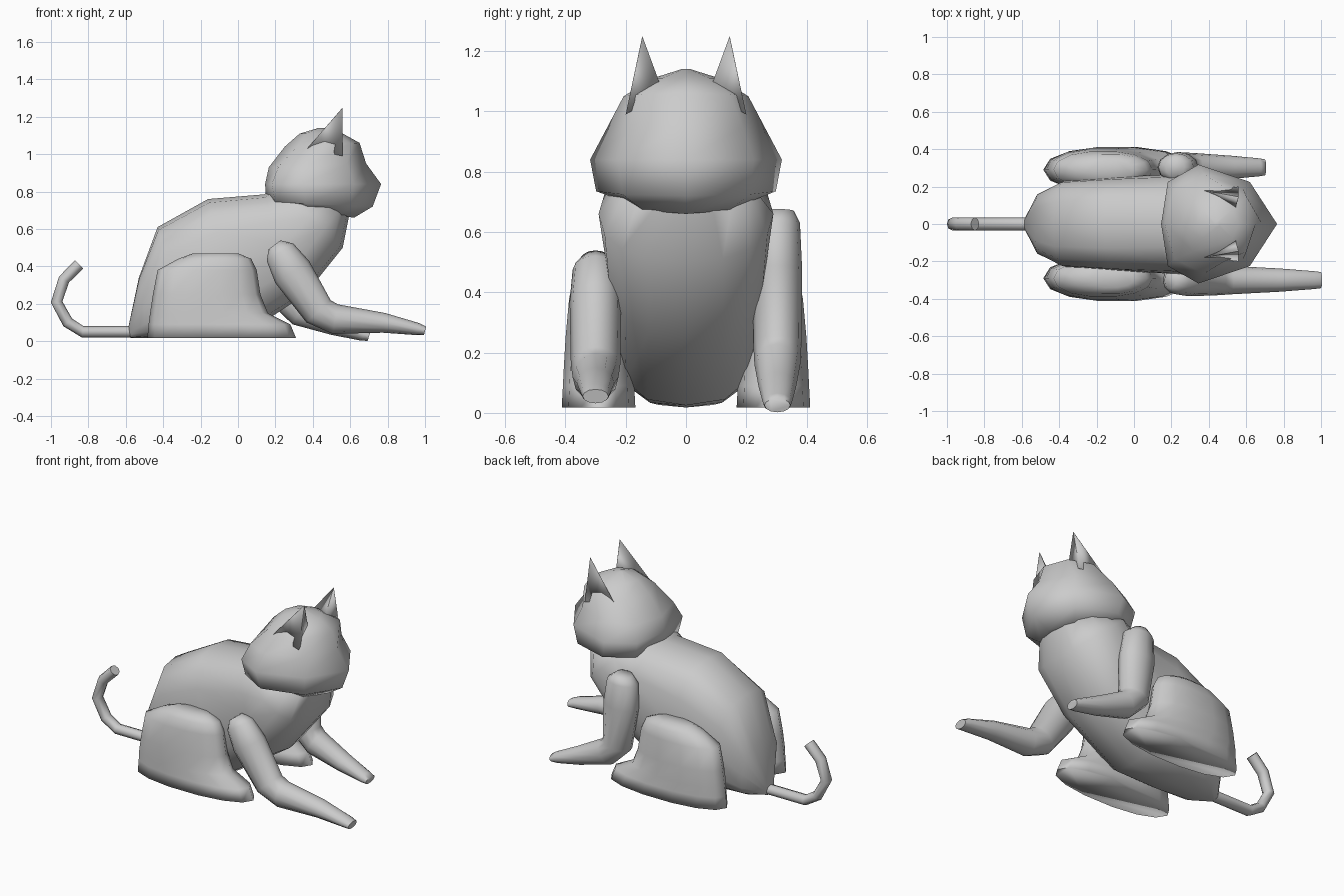
import bpy
import bmesh
from math import sin, cos, tau, radians, copysign
from mathutils import Vector

cube = bpy.data.objects.get("Cube")
if cube:
    bpy.data.objects.remove(cube)

grey = bpy.data.materials.new("plain grey")
grey.use_nodes = True
grey.diffuse_color = (0.6, 0.6, 0.6, 1)
grey.node_tree.nodes["Principled BSDF"].inputs["Base Color"].default_value = (0.6, 0.6, 0.6, 1)


def ring(a, b, w, y=0, n=12, skew=0, p=1):
    """Oval section whose ends are the (x, z) points a and b, half-width w."""
    a, b = Vector(a), Vector(b)
    pts = []
    for i in range(n):
        c, s = cos(tau * i / n), sin(tau * i / n)
        c, s = copysign(abs(c) ** p, c), copysign(abs(s) ** p, s)
        q = (a + b) / 2 + (b - a) / 2 * c
        pts.append((q.x + skew * s * s, y + w * s, q.y))
    return pts


def loft(name, rings, angle=50):
    """Skin a row of sections and close both ends."""
    bm = bmesh.new()
    rows = [[bm.verts.new(p) for p in r] for r in rings]
    n = len(rows[0])
    for r, t in zip(rows, rows[1:]):
        for i in range(n):
            j = (i + 1) % n
            bm.faces.new((r[i], r[j], t[j], t[i]))
    bm.faces.new(rows[0])
    bm.faces.new(rows[-1])
    bmesh.ops.recalc_face_normals(bm, faces=bm.faces)
    mesh = bpy.data.meshes.new(name)
    bm.to_mesh(mesh)
    bm.free()
    obj = bpy.data.objects.new(name, mesh)
    bpy.context.collection.objects.link(obj)
    mesh.materials.append(grey)
    bpy.ops.object.select_all(action='DESELECT')
    obj.select_set(True)
    bpy.context.view_layer.objects.active = obj
    bpy.ops.object.shade_smooth_by_angle(angle=radians(angle))


def tube(name, path, y=0, n=12):
    """Limb along a path of (x, z, radius, half-width)."""
    rings = []
    for i, (x, z, r, w) in enumerate(path):
        p, q = path[max(i - 1, 0)], path[min(i + 1, len(path) - 1)]
        d = Vector((q[0] - p[0], q[1] - p[1])).normalized()
        side = Vector((-d.y, d.x)) * r
        c = Vector((x, z))
        rings.append(ring(c + side, c - side, w, y, n))
    loft(name, rings, 75)


# Body, from rump to neck
loft("body", [ring(a, b, w, n=16, p=p) for a, b, w, p in [
    ((-0.585, 0.08), (-0.575, 0.018), 0.035, 0.8),
    ((-0.53, 0.34), (-0.48, 0.018), 0.165, 0.65),
    ((-0.43, 0.61), (-0.26, 0.018), 0.235, 0.7),
    ((-0.16, 0.76), (0.02, 0.025), 0.253, 0.7),
    ((0.14, 0.785), (0.36, 0.25), 0.268, 0.8),
    ((0.2, 0.82), (0.56, 0.5), 0.29, 0.9),
    ((0.25, 0.8), (0.6, 0.7), 0.22, 1)]], 75)

# Head, from chin to crown
loft("head", [ring(a, b, w, n=8, skew=k) for a, b, w, k in [
    ((0.35, 0.71), (0.56, 0.67), 0.1, 0),
    ((0.2, 0.74), (0.62, 0.66), 0.2, -0.02),
    ((0.15, 0.75), (0.72, 0.72), 0.298, -0.07),
    ((0.145, 0.84), (0.765, 0.84), 0.318, -0.11),
    ((0.165, 0.93), (0.685, 0.95), 0.265, -0.05),
    ((0.25, 1.04), (0.65, 1.06), 0.207, 0.02),
    ((0.33, 1.11), (0.56, 1.11), 0.11, 0),
    ((0.43, 1.14), (0.46, 1.14), 0.015, 0)]], 75)

# Tail
tube("tail", [(x, z, 0.031, 0.035) for x, z in [
    (-0.5, 0.05), (-0.83, 0.05), (-0.91, 0.1), (-0.97, 0.21),
    (-0.93, 0.33), (-0.85, 0.41)]], n=8)

for label, s in (("left", 1), ("right", -1)):
    # Ears: pointed wedges sunk into the crown
    base = [(0.37, s * 0.18, 1.03), (0.56, s * 0.2, 0.99), (0.54, s * 0.075, 1.06)]
    tip = Vector((0.56, s * 0.145, 1.25))
    loft(label + "_ear", [base, [tip.lerp(Vector(p), 0.01) for p in base]], 140)

    # Haunch running down into the hind foot
    loft(label + "_hind_leg", [ring((a, z), (b, z), w, s * 0.29, 14, p=0.92)
                               for z, a, b, w in [
        (0.018, -0.485, 0.31, 0.125),
        (0.09, -0.478, 0.28, 0.121),
        (0.15, -0.47, 0.16, 0.118),
        (0.25, -0.455, 0.12, 0.112),
        (0.38, -0.43, 0.1, 0.1),
        (0.44, -0.32, 0.07, 0.085),
        (0.47, -0.24, 0, 0.05)]], 100)

# Front legs: one stretched forward, one tucked back
tube("right_front_leg", [
    (0.195, 0.515, 0.04, 0.045), (0.225, 0.475, 0.085, 0.076), (0.29, 0.37, 0.108, 0.086),
    (0.43, 0.16, 0.088, 0.082), (0.52, 0.118, 0.08, 0.076),
    (0.78, 0.098, 0.053, 0.062), (0.96, 0.065, 0.033, 0.048), (1, 0.055, 0.024, 0.043)], -0.3)
tube("left_front_leg", [
    (0.22, 0.67, 0.05, 0.055), (0.225, 0.63, 0.095, 0.075), (0.235, 0.48, 0.11, 0.082),
    (0.26, 0.23, 0.09, 0.08), (0.33, 0.16, 0.08, 0.076),
    (0.52, 0.085, 0.055, 0.062), (0.67, 0.034, 0.033, 0.048), (0.7, 0.025, 0.024, 0.043)], 0.303)
